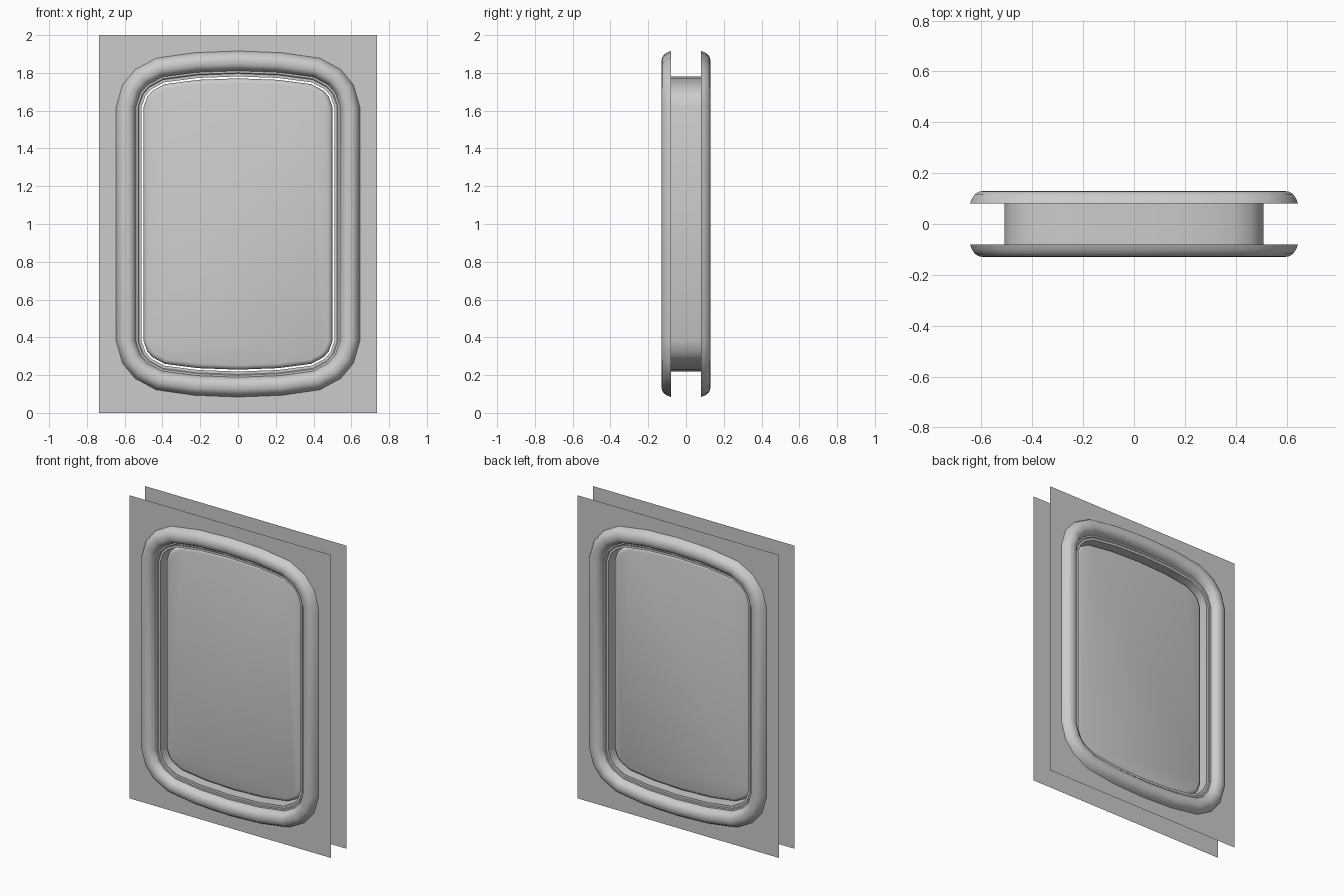
import bpy, bmesh
from math import sin, cos, radians

if "Cube" in bpy.data.objects:
    bpy.data.objects.remove(bpy.data.objects["Cube"])

# Quarter outline of the opening: x, z, outward normal angle
QUARTER = [(.51, 1.62, 0), (.489, 1.68, 25), (.458, 1.714, 50),
           (.39, 1.75, 71), (.214, 1.773, 83), (0, 1.781, 90)]


def outline(d):
    """Closed rounded outline in x/z, offset outward by d."""
    q = [(x + d * cos(radians(a)), z + d * sin(radians(a))) for x, z, a in QUARTER]
    top = q + [(-x, z) for x, z in q[-2::-1]]
    return top + [(x, 2 - z) for x, z in reversed(top)]


def finish(bm, name, angle=35):
    bmesh.ops.recalc_face_normals(bm, faces=bm.faces)
    me = bpy.data.meshes.new(name)
    bm.to_mesh(me)
    bm.free()
    ob = bpy.data.objects.new(name, me)
    bpy.context.collection.objects.link(ob)
    bpy.ops.object.select_all(action='DESELECT')
    ob.select_set(True)
    bpy.context.view_layer.objects.active = ob
    bpy.ops.object.shade_smooth_by_angle(angle=radians(angle))
    return ob


def sweep(name, profile, caps=False):
    """Skin a cross-section of (offset, y) points around the outline."""
    bm = bmesh.new()
    rings = [[bm.verts.new((x, y, z)) for x, z in outline(d)] for d, y in profile]
    n = len(rings[0])
    for a, b in zip(rings, rings[1:]):
        for i in range(n):
            j = (i + 1) % n
            bm.faces.new((a[i], a[j], b[j], b[i]))
    if caps:
        bm.faces.new(rings[0])
        bm.faces.new(rings[-1])
    return finish(bm, name)


def wall_panel(name, y):
    """Thin wall sheet with the window opening cut out."""
    bm = bmesh.new()
    rect = [(-.735, 0), (.735, 0), (.735, 2), (-.735, 2)]
    for loop in (rect, outline(0)):
        vs = [bm.verts.new((x, y, z)) for x, z in loop]
        for i in range(len(vs)):
            bm.edges.new((vs[i - 1], vs[i]))
    bmesh.ops.triangle_fill(bm, edges=bm.edges[:], use_beauty=True, normal=(0, 1, 0))
    bmesh.ops.dissolve_limit(bm, angle_limit=.01, verts=bm.verts[:], edges=bm.edges[:])
    finish(bm, name)


# Raised trim cross-section: outer foot, rounded crest, stepped inner lip
TRIM = [(.135, .08), (.128, .099), (.116, .117), (.1, .127), (.08, .13),
        (.06, .127), (.045, .117), (.035, .1), (.03, .085), (.02, .085),
        (.015, .08), (0, .08)]

for side, s in (("front", -1), ("back", 1)):
    wall_panel(side + "_wall_panel", s * .08)
    sweep(side + "_window_trim", [(d, s * y) for d, y in TRIM])

# Tunnel joining both walls
sweep("window_tunnel", [(0, -.08), (0, .08)])

# Window pane with rounded edges
EDGE = [(-.035, .045), (-.022, .041), (-.013, .032), (-.01, .02)]
sweep("window_pane", [(d, -y) for d, y in EDGE] + EDGE[::-1], caps=True)
